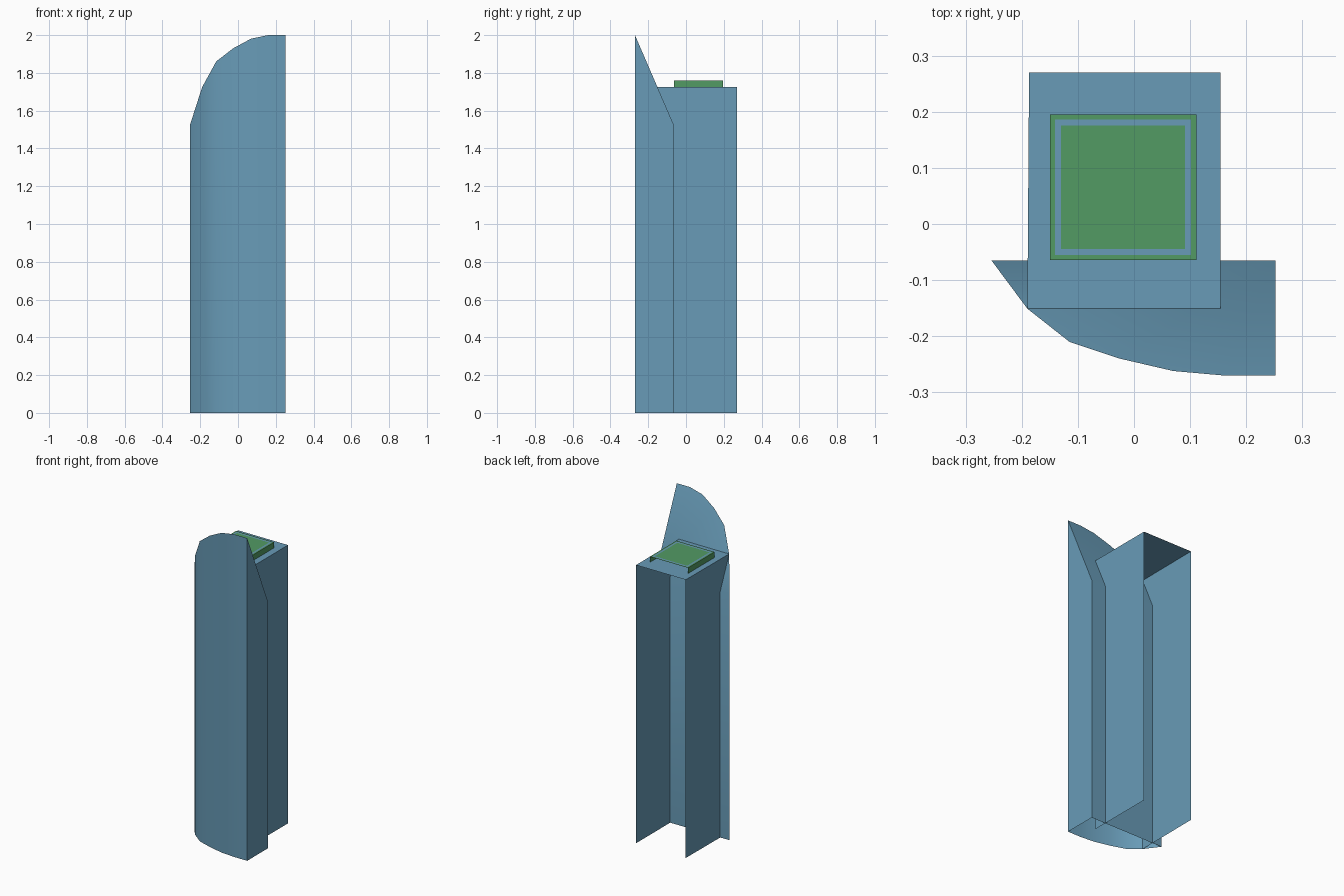
import bpy
import bmesh
import math

if "Cube" in bpy.data.objects:
    bpy.data.objects.remove(bpy.data.objects["Cube"])


def material(name, rgb):
    m = bpy.data.materials.new(name)
    m.diffuse_color = (*rgb, 1.0)
    m.use_nodes = True
    m.node_tree.nodes["Principled BSDF"].inputs["Base Color"].default_value = m.diffuse_color
    return m


BLUE = material("glass_blue", (0.138, 0.328, 0.474))
GREEN = material("pad_green", (0.084, 0.328, 0.127))


def finish(name, bm, mats):
    mesh = bpy.data.meshes.new(name)
    bm.normal_update()
    bm.to_mesh(mesh)
    bm.free()
    for m in mats:
        mesh.materials.append(m)
    ob = bpy.data.objects.new(name, mesh)
    bpy.context.collection.objects.link(ob)
    return ob


def hood(bm, plan, z0, z1, sides):
    """Roof over a four-cornered plan (counter-clockwise) with the listed side walls."""
    lo = [bm.verts.new((x, y, z0)) for x, y in plan]
    hi = [bm.verts.new((x, y, z1)) for x, y in plan]
    for i in sides:
        j = (i + 1) % 4
        bm.faces.new((lo[i], lo[j], hi[j], hi[i]))
    return bm.faces.new(hi)


# Curved front shell with a sloped top, open underneath
def slope_z(y):
    return 1.525 + (-0.065 - y) * (0.475 / 0.205)


plan = [(-0.254, -0.065), (-0.19, -0.151), (-0.115, -0.21), (-0.025, -0.24),
        (0.07, -0.262), (0.16, -0.27), (0.252, -0.27), (0.252, -0.065)]
bm = bmesh.new()
lo = [bm.verts.new((x, y, 0)) for x, y in plan]
hi = [bm.verts.new((x, y, slope_z(y))) for x, y in plan]
for i in range(len(plan)):
    j = (i + 1) % len(plan)
    bm.faces.new((lo[i], lo[j], hi[j], hi[i]))
bm.faces.new(hi)
shell = finish("front_shell", bm, [BLUE])
bpy.context.view_layer.objects.active = shell
shell.select_set(True)
bpy.ops.object.shade_smooth_by_angle(angle=math.radians(30))
shell.select_set(False)

# Rear block: roof and two side walls, open at the back
bm = bmesh.new()
hood(bm, [(-0.19, -0.151), (0.154, -0.151), (0.154, 0.27), (-0.187, 0.27)],
     0.0, 1.725, (1, 3))
finish("rear_block", bm, [BLUE])

# Roof pad: top and three walls, with a blue border band inset in the top
bm = bmesh.new()
top = hood(bm, [(-0.15, -0.064), (0.111, -0.064), (0.111, 0.195), (-0.15, 0.195)],
           1.725, 1.76, (0, 1, 3))
bm.normal_update()
bmesh.ops.inset_region(bm, faces=[top], thickness=0.013, use_boundary=True)
band = bmesh.ops.inset_region(bm, faces=[top], thickness=0.015, use_boundary=True)
for f in band["faces"]:
    f.material_index = 1
top.material_index = 0
finish("roof_pad", bm, [GREEN, BLUE])
